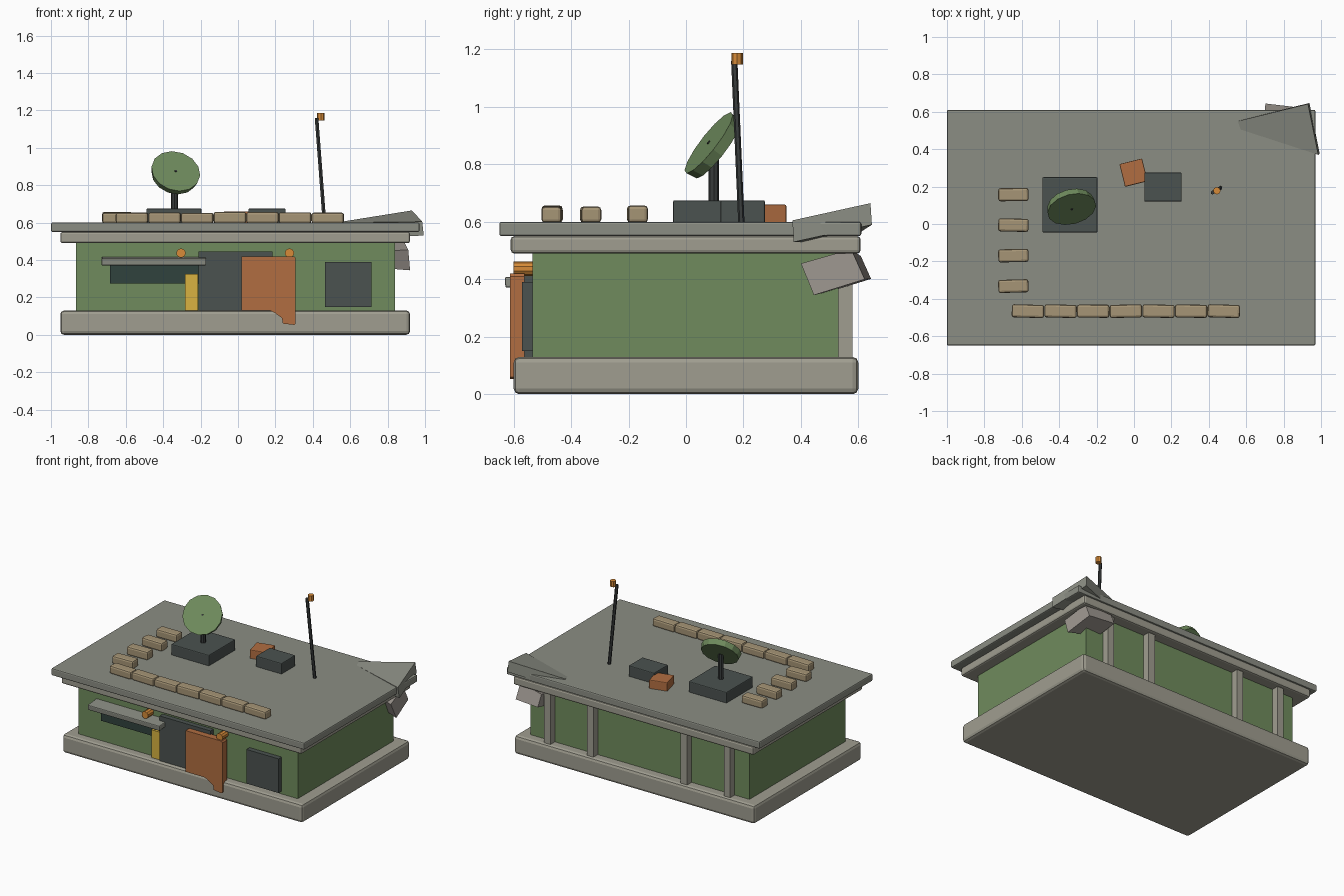
import bpy, bmesh, math, random
from mathutils import Vector, Matrix

if "Cube" in bpy.data.objects:
    bpy.data.objects.remove(bpy.data.objects["Cube"])

random.seed(4)
COL = {
    "concrete": (.35, .34, .28), "roof": (.26, .27, .23), "green": (.16, .26, .11),
    "dark": (.07, .085, .08), "glass": (.03, .055, .048), "rust": (.44, .155, .053),
    "yellow": (.69, .45, .053), "sand": (.38, .30, .18), "lamp": (.68, .26, .04),
    "metal": (.04, .045, .045), "rubble": (.33, .30, .27),
}
MATS = {}
for key, c in COL.items():
    MATS[key] = bpy.data.materials.new(key)
    MATS[key].diffuse_color = (*c, 1)


def finish(name, bm, mat, bevel=0, segments=2):
    bmesh.ops.recalc_face_normals(bm, faces=bm.faces)
    me = bpy.data.meshes.new(name)
    bm.to_mesh(me)
    bm.free()
    me.materials.append(MATS[mat])
    ob = bpy.data.objects.new(name, me)
    bpy.context.collection.objects.link(ob)
    if bevel:
        m = ob.modifiers.new("bevel", "BEVEL")
        m.width, m.segments = bevel, segments
    return ob


def box(name, x, y, z, mat, bevel=0, rot=(0, 0, 0), segments=2):
    """Box given as (min, max) ranges on each axis."""
    bm = bmesh.new()
    bmesh.ops.create_cube(bm, size=1)
    bmesh.ops.scale(bm, vec=(x[1] - x[0], y[1] - y[0], z[1] - z[0]), verts=bm.verts)
    ob = finish(name, bm, mat, bevel, segments)
    ob.location = (sum(x) / 2, sum(y) / 2, sum(z) / 2)
    ob.rotation_euler = rot
    return ob


def rod(name, a, b, r1, mat, sides=8, r2=None):
    """Cylinder or frustum from point a to point b."""
    a, b = Vector(a), Vector(b)
    bm = bmesh.new()
    q = (b - a).to_track_quat('Z', 'Y').to_matrix().to_4x4()
    bmesh.ops.create_cone(bm, cap_ends=True, segments=sides, radius1=r1,
                          radius2=r1 if r2 is None else r2, depth=(b - a).length,
                          matrix=Matrix.Translation((a + b) / 2) @ q)
    return finish(name, bm, mat)


def prism(name, pts, offset, mat, scale=1, bevel=0):
    """Polygon pushed along an offset, the far end optionally scaled."""
    bm = bmesh.new()
    pts, offset = [Vector(p) for p in pts], Vector(offset)
    mid = sum(pts, Vector()) / len(pts)
    near = [bm.verts.new(p) for p in pts]
    far = [bm.verts.new(mid + (p - mid) * scale + offset) for p in pts]
    bm.faces.new(near)
    bm.faces.new(far[::-1])
    for i in range(len(pts)):
        j = (i + 1) % len(pts)
        bm.faces.new((near[i], far[i], far[j], near[j]))
    return finish(name, bm, mat, bevel)


# Main body
box("foundation", (-.95, .92), (-.60, .60), (0, .13), "concrete", .02)
box("walls", (-.865, .84), (-.535, .53), (.12, .50), "green")
box("roof_beam", (-.95, .92), (-.61, .608), (.49, .55), "concrete", .012)
box("roof_slab", (-1, .97), (-.65, .61), (.55, .60), "roof", .008)

# Back pillars
for i, x in enumerate((.675, .34, -.39, -.725)):
    box(f"back_pillar_{i}", (x - .025, x + .025), (.52, .58), (.12, .50), "concrete")

# Front details
box("window", (-.685, -.20), (-.545, -.52), (.275, .38), "glass")
box("awning", (-.73, -.17), (-.63, -.52), (.375, .412), "roof", .006, (math.radians(5), 0, 0))
box("doorway", (-.21, .185), (-.57, -.52), (.13, .445), "dark")
box("front_vent", (.465, .715), (-.57, -.52), (.15, .39), "dark")
box("yellow_panel", (-.283, -.215), (-.56, -.52), (.13, .325), "yellow")
door = [(.02, .13), (.17, .13), (.20, .115), (.235, .09), (.24, .06), (.30, .053),
        (.308, .06), (.308, .41), (.30, .42), (.02, .42)]
prism("sliding_door", [(x, -.612, z) for x, z in door], (0, .05, 0), "rust")
for i, x in enumerate((-.305, .275)):
    rod(f"wall_lamp_{i}", (x, -.60, .437), (x, -.53, .437), .025, "lamp", 10)

# Satellite dish
box("dish_base", (-.49, -.195), (-.045, .25), (.595, .675), "dark", .006)
rod("dish_post", (-.34, .097, .66), (-.34, .097, .85), .018, "metal", 8)
mid, n = Vector((-.337, .096, .862)), Vector((.2, -.75, .58)).normalized()
rod("dish", mid - n * .018, mid + n * .022, .125, "green", 14, .133)
rod("dish_hub", mid - n * .021, mid + n * .025, .007, "metal", 6)

# Roof crates
box("dark_crate", (.055, .255), (.12, .275), (.595, .675), "dark", .006)
box("rust_crate", (-.065, .06), (.212, .337), (.595, .66), "rust", .005, (0, 0, math.radians(14)))

# Leaning antenna
rod("antenna_pole", (.463, .193, .59), (.42, .168, 1.16), .011, "metal", 6)
rod("antenna_lamp", (.443, .178, 1.147), (.443, .178, 1.187), .02, "lamp", 8)


# Sandbag walls
def sandbag(name, cx, cy, lx, ly):
    j = random.uniform
    box(name, (cx - lx / 2, cx + lx / 2), (cy - ly / 2, cy + ly / 2), (.597, .655 + j(-.003, .003)),
        "sand", .012, (0, 0, math.radians(j(-2, 2))))


for i in range(7):
    sandbag(f"front_sandbag_{i}", -.567 + .1745 * i, -.466, .173, .07)
for i in range(4):
    sandbag(f"side_sandbag_{i}", -.645, -.332 + .163 * i, .162, .07)

# Broken roof corner: tilted wedge slab on top, loose chunk below
prism("broken_slab", [(.555, .55, .605), (.93, .642, .665), (.985, .37, .605), (.57, .505, .60)],
      (.008, .005, -.075), "roof")
prism("broken_chunk", [(.91, .40, .455), (.885, .575, .505), (.89, .622, .40), (.92, .445, .345)],
      (-.19, .05, -.005), "rubble", .75)

for m in bpy.data.materials:
    if m.users and not m.is_grease_pencil:
        m.use_nodes = True
        m.node_tree.nodes["Principled BSDF"].inputs["Base Color"].default_value = m.diffuse_color
